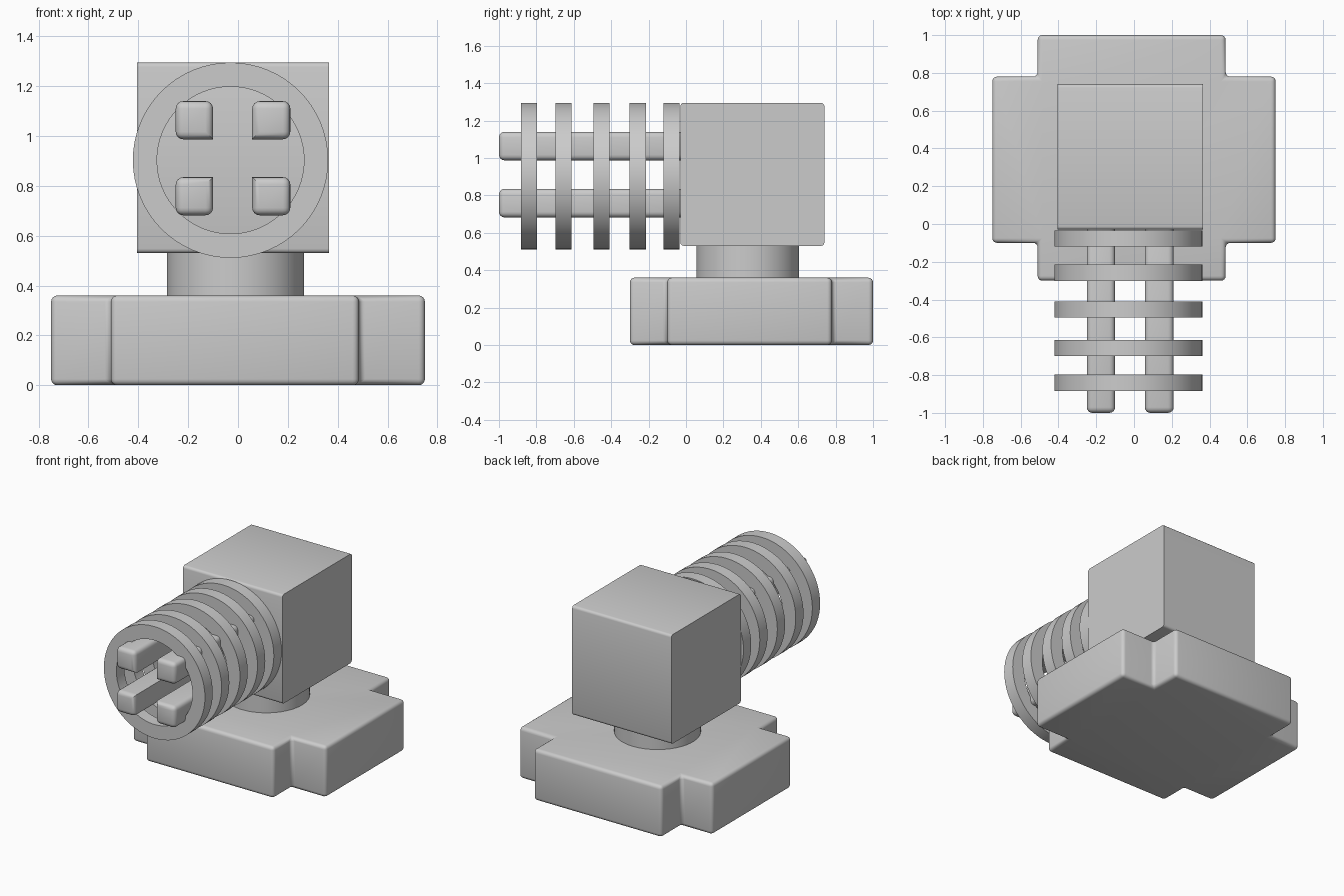
import bpy, bmesh, math

if "Cube" in bpy.data.objects:
    bpy.data.objects.remove(bpy.data.objects["Cube"])


def finish(name, bm, angle=35):
    bmesh.ops.recalc_face_normals(bm, faces=bm.faces)
    me = bpy.data.meshes.new(name)
    bm.to_mesh(me)
    bm.free()
    ob = bpy.data.objects.new(name, me)
    bpy.context.collection.objects.link(ob)
    bpy.ops.object.select_all(action='DESELECT')
    ob.select_set(True)
    bpy.context.view_layer.objects.active = ob
    bpy.ops.object.shade_smooth_by_angle(angle=math.radians(angle))
    return ob


def prism(points, z0, z1):
    bm = bmesh.new()
    face = bm.faces.new([bm.verts.new((x, y, z0)) for x, y in points])
    ext = bmesh.ops.extrude_face_region(bm, geom=[face])
    for v in ext['geom']:
        if isinstance(v, bmesh.types.BMVert):
            v.co.z = z1
    return bm


def box(x0, x1, y0, y1, z0, z1):
    return prism([(x0, y0), (x1, y0), (x1, y1), (x0, y1)], z0, z1)


def bevel(bm, width, segs, keep=lambda a, b: True):
    edges = [e for e in bm.edges if keep(e.verts[0].co, e.verts[1].co)]
    bmesh.ops.bevel(bm, geom=edges, offset=width, segments=segs,
                    profile=0.5, affect='EDGES')


# Cross-shaped base with rounded edges
xo, xi0, xi1 = 0.75, -0.51, 0.485
y0, ya, yb, y1 = -0.30, -0.10, 0.78, 1.0
bm = prism([(xi0, y0), (xi1, y0), (xi1, ya), (xo, ya), (xo, yb), (xi1, yb),
            (xi1, y1), (xi0, y1), (xi0, yb), (-xo, yb), (-xo, ya), (xi0, ya)], 0, 0.36)
bevel(bm, 0.025, 4)
finish("base", bm)

# Round neck
N = 64
bm = prism([(-0.01 + 0.275 * math.cos(2 * math.pi * i / N),
             0.33 + 0.275 * math.sin(2 * math.pi * i / N)) for i in range(N)], 0.34, 0.54)
finish("neck", bm)

# Block head, rounded only along the side-to-side edges
bm = box(-0.405, 0.365, -0.03, 0.74, 0.53, 1.295)
bevel(bm, 0.018, 3, lambda a, b: abs(a.x - b.x) > 0.1)
finish("head_block", bm)

# Barrel rings: rectangular section swept round the barrel axis
CX, CZ, R_OUT, R_IN = -0.03, 0.903, 0.392, 0.295
for k, yc in enumerate((-0.077, -0.258, -0.452, -0.656, -0.84)):
    bm = bmesh.new()
    h = 0.043
    loops = []
    for i in range(N):
        a = 2 * math.pi * i / N
        loops.append([bm.verts.new((CX + r * math.cos(a), yc + d, CZ + r * math.sin(a)))
                      for r, d in ((R_OUT, -h), (R_OUT, h), (R_IN, h), (R_IN, -h))])
    for i in range(N):
        p, q = loops[i], loops[(i + 1) % N]
        for j in range(4):
            bm.faces.new((p[j], p[(j + 1) % 4], q[(j + 1) % 4], q[j]))
    finish(f"barrel_ring_{k + 1}", bm)

# Four barrel rods; the long edge nearest the axis stays sharp
for side, xa, xb in (("left", -0.25, -0.10), ("right", 0.057, 0.21)):
    for level, za, zb in (("upper", 0.987, 1.14), ("lower", 0.682, 0.835)):
        ix = xb if side == "left" else xa
        iz = za if level == "upper" else zb
        bm = box(xa, xb, -1.0, 0.0, za, zb)
        bevel(bm, 0.03, 4, lambda a, b: not all(
            abs(v.x - ix) < 1e-4 and abs(v.z - iz) < 1e-4 for v in (a, b)))
        finish(f"barrel_rod_{level}_{side}", bm)
